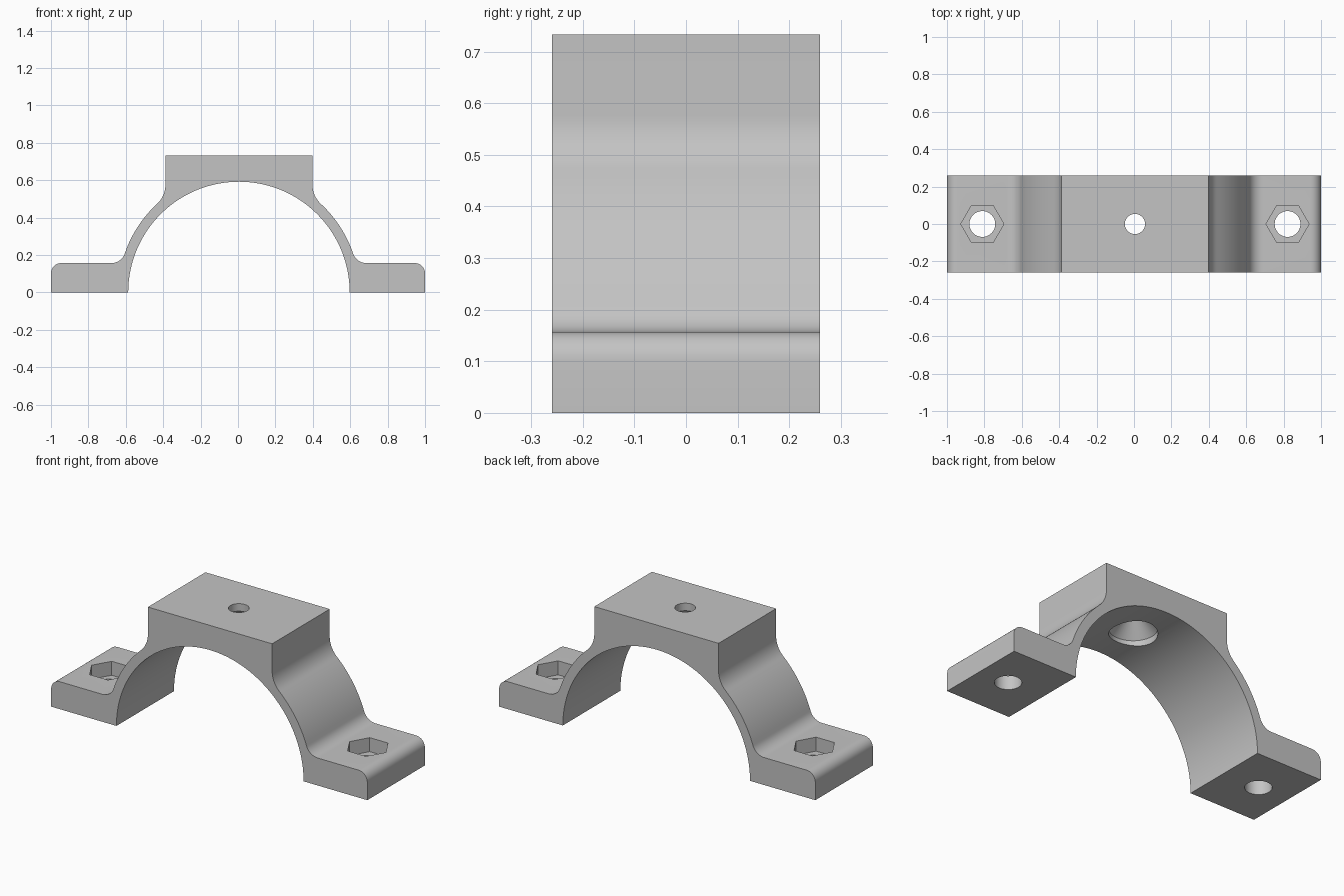
import bpy, bmesh, math

if "Cube" in bpy.data.objects:
    bpy.data.objects.remove(bpy.data.objects["Cube"], do_unlink=True)

CX = 0.005            # arch axis
R_IN, R_OUT = 0.592, 0.645
HALF_Y = 0.26
FOOT_Z, TOP_Z = 0.157, 0.733
BLOCK = 0.393         # half width of top block
F_LOW, F_HIGH, F_END = 0.075, 0.14, 0.055   # fillet radii

grey = bpy.data.materials.new("plain grey")
grey.use_nodes = True
grey.diffuse_color = (0.55, 0.55, 0.55, 1)
grey.node_tree.nodes["Principled BSDF"].inputs["Base Color"].default_value = (0.55, 0.55, 0.55, 1)


def arc(x, z, r, a0, a1, n):
    return [(x + r * math.cos(a0 + (a1 - a0) * i / n),
             z + r * math.sin(a0 + (a1 - a0) * i / n)) for i in range(n + 1)]


def half_outline(end):
    """Outer outline from foot bottom to block top, relative to the arch axis."""
    lz = FOOT_Z + F_LOW
    lx = math.sqrt((R_OUT + F_LOW) ** 2 - lz ** 2)
    hx = BLOCK + F_HIGH
    hz = math.sqrt((R_OUT + F_HIGH) ** 2 - hx ** 2)
    a_low, a_high = math.atan2(lz, lx), math.atan2(hz, hx)
    pts = [(end, 0)]
    pts += arc(end - F_END, FOOT_Z - F_END, F_END, 0, math.pi / 2, 8)
    pts += arc(lx, lz, F_LOW, -math.pi / 2, a_low - math.pi, 12)
    pts += arc(0, 0, R_OUT, a_low, a_high, 14)[1:-1]
    pts += arc(hx, hz, F_HIGH, a_high - math.pi, -math.pi, 10)
    pts.append((BLOCK, TOP_Z))
    return pts


def make_object(name, bm):
    bmesh.ops.recalc_face_normals(bm, faces=bm.faces)
    mesh = bpy.data.meshes.new(name)
    bm.to_mesh(mesh)
    bm.free()
    mesh.materials.append(grey)
    obj = bpy.data.objects.new(name, mesh)
    bpy.context.collection.objects.link(obj)
    return obj


def turned_cutter(name, x, rings, sides):
    """Solid of stacked (z, radius) rings around a vertical axis."""
    bm = bmesh.new()
    loops = [[bm.verts.new((x + r * math.cos(2 * math.pi * i / sides),
                            r * math.sin(2 * math.pi * i / sides), z))
              for i in range(sides)] for z, r in rings]
    for a, b in zip(loops, loops[1:]):
        for i in range(sides):
            j = (i + 1) % sides
            bm.faces.new((a[i], a[j], b[j], b[i]))
    bm.faces.new(loops[0][::-1])
    bm.faces.new(loops[-1])
    return make_object(name, bm)


# Clamp body: one profile extruded front to back
right = [(CX + x, z) for x, z in half_outline(1 - CX)]
left = [(CX - x, z) for x, z in half_outline(1 + CX)][::-1]
inner = arc(CX, 0, R_IN, math.pi, 0, 72)
bm = bmesh.new()
face = bm.faces.new([bm.verts.new((x, -HALF_Y, z)) for x, z in right + left + inner])
ext = bmesh.ops.extrude_face_region(bm, geom=[face])
bmesh.ops.translate(bm, vec=(0, 2 * HALF_Y, 0),
                    verts=[v for v in ext["geom"] if isinstance(v, bmesh.types.BMVert)])
body = make_object("clamp_bracket", bm)

# Holes: bolt holes with hexagonal nut pockets, countersunk centre hole
cutters = [turned_cutter("centre_hole_cutter", CX,
                         [(0.4, 0.123), (0.615, 0.123), (0.69, 0.054), (0.9, 0.054)], 48)]
for side, s in (("right", -1), ("left", 1)):
    x = CX + s * 0.816
    cutters.append(turned_cutter(side + "_bolt_hole_cutter", x, [(-0.1, 0.069), (0.3, 0.069)], 40))
    cutters.append(turned_cutter(side + "_nut_pocket_cutter", x, [(0.077, 0.115), (0.3, 0.115)], 6))

bpy.ops.object.select_all(action='DESELECT')
body.select_set(True)
bpy.context.view_layer.objects.active = body
for cutter in cutters:
    cutter.hide_render = True
    mod = body.modifiers.new(cutter.name, 'BOOLEAN')
    mod.operation = 'DIFFERENCE'
    mod.solver = 'EXACT'
    mod.object = cutter
    bpy.ops.object.modifier_apply(modifier=mod.name)
for cutter in cutters:
    bpy.data.objects.remove(cutter, do_unlink=True)

bpy.ops.object.shade_smooth_by_angle(angle=math.radians(25))
